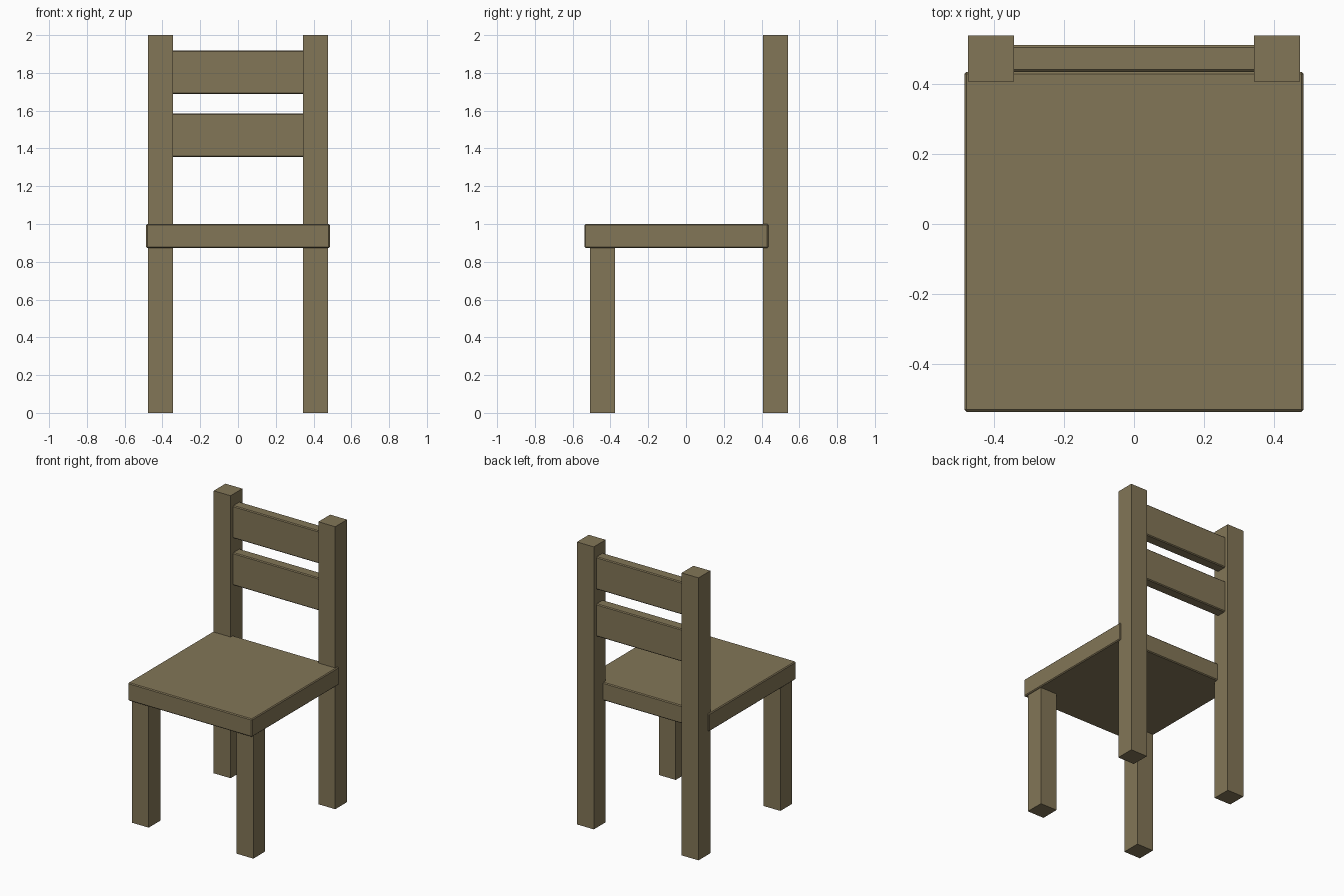
import bpy
import bmesh
from mathutils import Vector

cube = bpy.data.objects.get("Cube")
if cube:
    bpy.data.objects.remove(cube, do_unlink=True)

# One wood colour for the whole chair
wood = bpy.data.materials.new("olive_brown_wood")
wood.use_nodes = True
color = (0.225, 0.18, 0.095, 1.0)
wood.diffuse_color = color
wood.node_tree.nodes["Principled BSDF"].inputs["Base Color"].default_value = color


def box(name, low, high, bevel=0.0):
    """Box between two corners, with optional chamfered edges."""
    low, high = Vector(low), Vector(high)
    size = high - low
    bm = bmesh.new()
    bmesh.ops.create_cube(bm, size=1.0)
    bmesh.ops.scale(bm, vec=size, verts=bm.verts)
    mesh = bpy.data.meshes.new(name)
    bm.to_mesh(mesh)
    bm.free()
    mesh.materials.append(wood)
    obj = bpy.data.objects.new(name, mesh)
    obj.location = (low + high) / 2
    bpy.context.collection.objects.link(obj)
    if bevel:
        mod = obj.modifiers.new("chamfer", 'BEVEL')
        mod.width = bevel
        mod.segments = 1
    return obj


INNER, OUTER = 0.344, 0.476
SEAT_BOTTOM, SEAT_TOP = 0.873, 1.0

# Seat
box("seat", (-0.486, -0.538, SEAT_BOTTOM), (0.486, 0.436, SEAT_TOP), 0.006)

# Front legs and full-height back posts, on both sides
for side, x0, x1 in (("left", INNER, OUTER), ("right", -OUTER, -INNER)):
    box(f"front_leg_{side}", (x0, -0.508, 0), (x1, -0.376, SEAT_BOTTOM + 0.01))
    box(f"back_post_{side}", (x0, 0.408, 0), (x1, 0.54, 2.0))

# Backrest slats, set into the posts
for name, z0 in (("lower_slat", 1.355), ("upper_slat", 1.688)):
    box(name, (-INNER - 0.01, 0.436, z0), (INNER + 0.01, 0.512, z0 + 0.23), 0.006)
